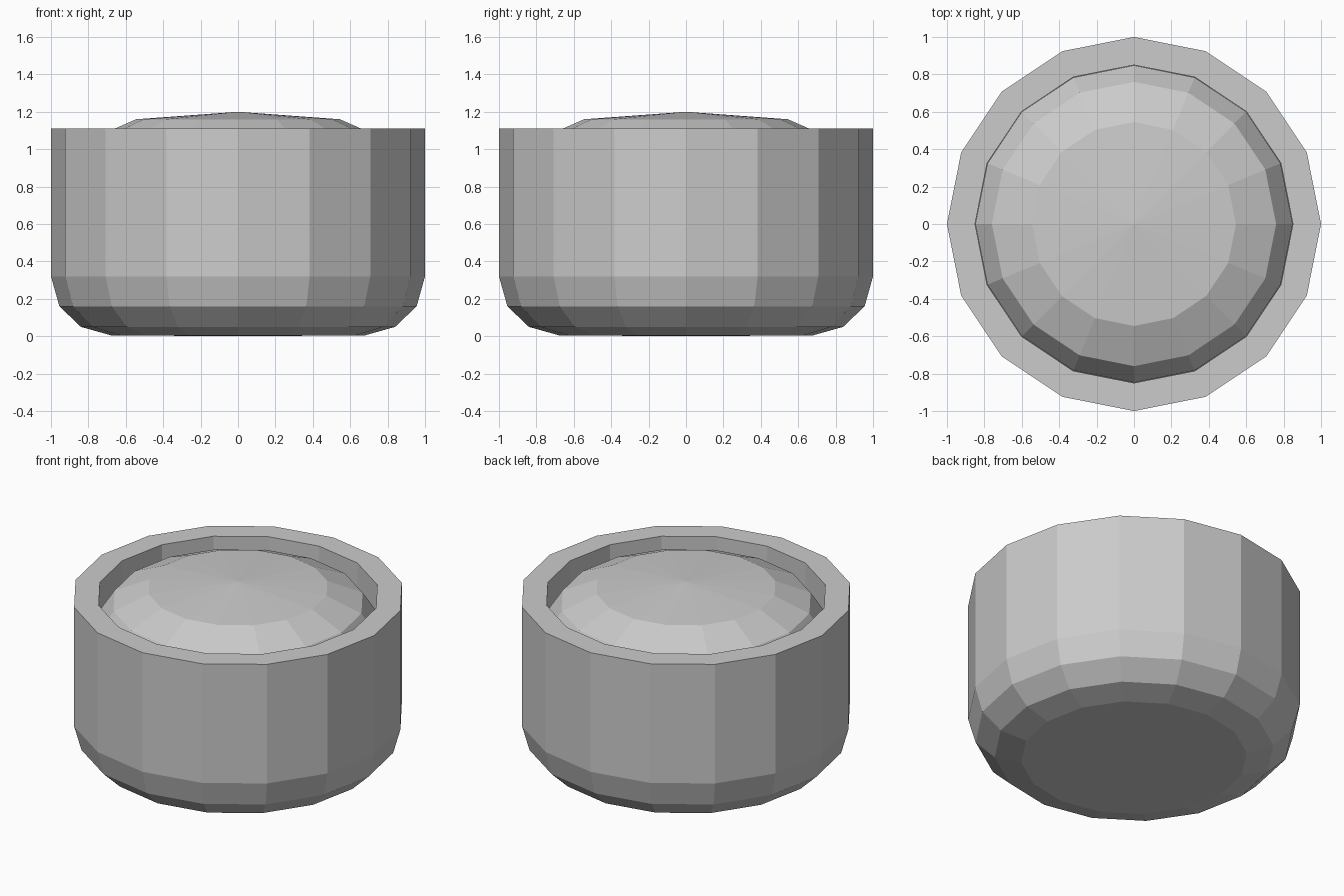
import bpy
import bmesh
from math import cos, sin, tau

cube = bpy.data.objects.get("Cube")
if cube:
    bpy.data.objects.remove(cube)

SIDES = 16

# Single grey material
grey = bpy.data.materials.new("light grey")
grey.use_nodes = True
colour = (0.6, 0.6, 0.6, 1)
grey.diffuse_color = colour
grey.node_tree.nodes["Principled BSDF"].inputs["Base Color"].default_value = colour


def lathe(name, profile):
    """Turn a (radius, height) profile into a flat-faceted solid of revolution."""
    bm = bmesh.new()
    rings = []
    for r, z in profile:
        if r == 0:
            rings.append([bm.verts.new((0, 0, z))] * SIDES)
        else:
            rings.append([bm.verts.new((r * cos(tau * i / SIDES), r * sin(tau * i / SIDES), z))
                          for i in range(SIDES)])
    for low, high in zip(rings, rings[1:]):
        for i in range(SIDES):
            j = (i + 1) % SIDES
            corners = dict.fromkeys((low[i], low[j], high[j], high[i]))
            bm.faces.new(list(corners))
    bmesh.ops.recalc_face_normals(bm, faces=bm.faces)
    mesh = bpy.data.meshes.new(name)
    bm.to_mesh(mesh)
    bm.free()
    mesh.materials.append(grey)
    obj = bpy.data.objects.new(name, mesh)
    bpy.context.collection.objects.link(obj)
    return obj


# Cup with rounded base, flat rim and recessed inner wall
lathe("cup_body", [(0, 0), (0.68, 0.005), (0.84, 0.05), (0.955, 0.16), (1, 0.32),
                   (1, 1.11), (0.85, 1.11), (0.85, 0.92), (0, 0.92)])

# Domed insert sitting in the recess
lathe("domed_insert", [(0, 0.93), (0.848, 0.93), (0.76, 1.065), (0.545, 1.16), (0, 1.2)])
